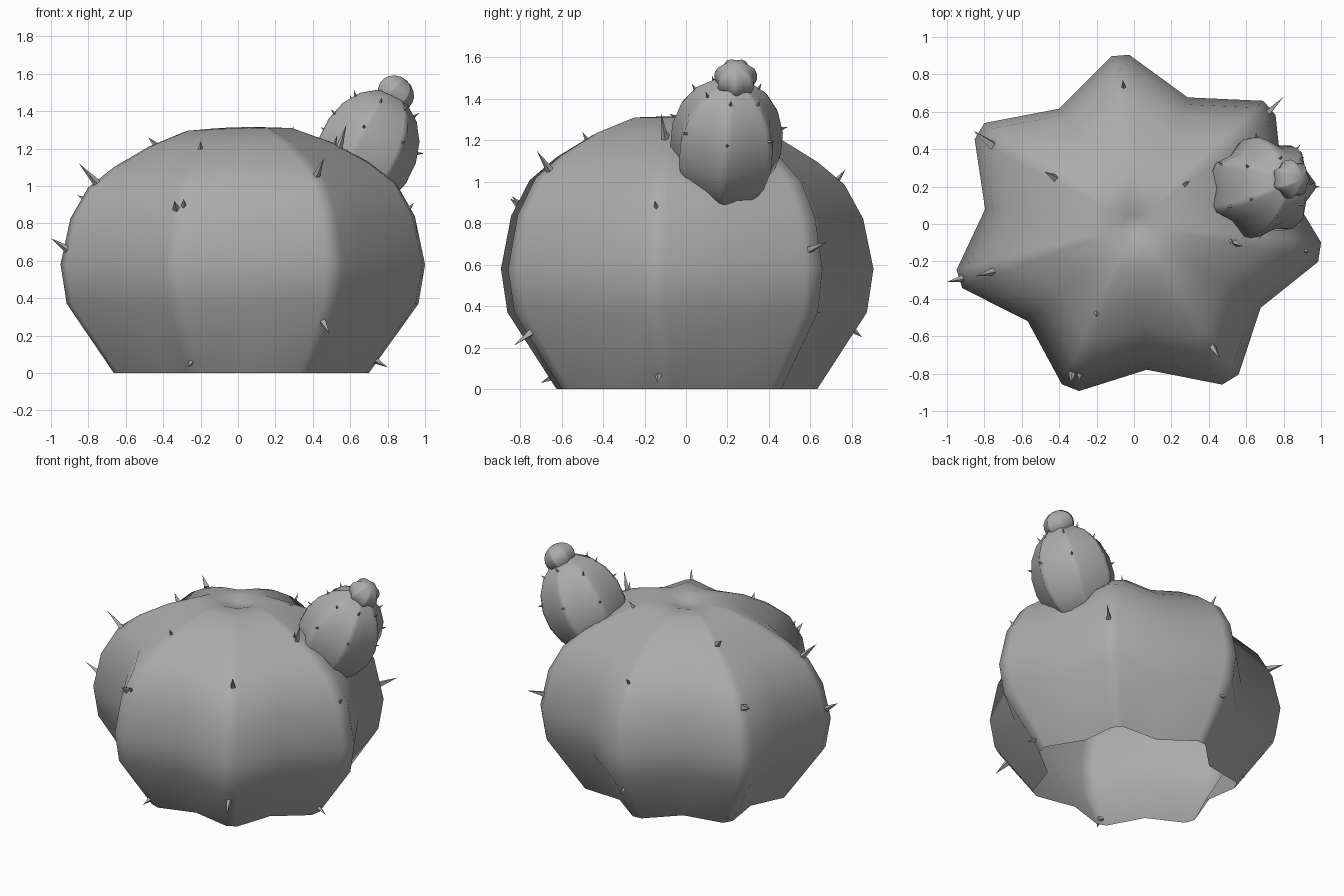
import bpy, bmesh, random
from math import sin, cos, pi, radians
from mathutils import Vector

if "Cube" in bpy.data.objects:
    bpy.data.objects.remove(bpy.data.objects["Cube"])

random.seed(4)
UP = Vector((0, 0, 1))
grey = bpy.data.materials.new("dark_grey")
grey.diffuse_color = (0.41, 0.41, 0.41, 1)
grey.use_nodes = True
grey.node_tree.nodes["Principled BSDF"].inputs["Base Color"].default_value = grey.diffuse_color


def finish(name, bm, smooth=True):
    bmesh.ops.recalc_face_normals(bm, faces=bm.faces)
    me = bpy.data.meshes.new(name)
    bm.to_mesh(me)
    bm.free()
    me.materials.append(grey)
    for p in me.polygons:
        p.use_smooth = smooth
    ob = bpy.data.objects.new(name, me)
    bpy.context.collection.objects.link(ob)
    return ob


def ribbed(name, outline, profile, place):
    """Sweep a polar star outline through (scale, z) rings, rounder near the pole."""
    bm = bmesh.new()
    rings = []
    for s, z in profile:
        k = min(1, s / 0.3)
        pts = [(0, 0)] if s == 0 else outline
        rings.append([])
        for r, t in pts:
            r = s * (r * k + 0.87 * (1 - k))
            p = Vector((r * cos(radians(t)), r * sin(radians(t)), z))
            rings[-1].append(bm.verts.new(place(p)))
    n = len(outline)
    for a, b in zip(rings, rings[1:]):
        for i in range(n):
            j = (i + 1) % n
            f = [a[i % len(a)], a[j % len(a)], b[j % len(b)], b[i % len(b)]]
            bm.faces.new(list(dict.fromkeys(f)))
    return finish(name, bm)


def add_spine(bm, base, tip, r):
    """Four-sided thorn sunk a little into the flesh."""
    base, tip = Vector(base), Vector(tip)
    d = tip - base
    base = base - d * 0.15
    q = UP.rotation_difference(d.normalized())
    ring = [bm.verts.new(base + q @ Vector((r * cos(a), r * sin(a), 0)))
            for a in (0, pi / 2, pi, 3 * pi / 2)]
    top = bm.verts.new(tip)
    bm.faces.new(ring[::-1])
    for i in range(4):
        bm.faces.new((ring[i], ring[(i + 1) % 4], top))


# body: seven lobes with blunt ridges, open underneath, dimpled on top
lobes = [  # ridge angle, ridge radius, valley angle, valley radius
    (-8.6, 1.005, 17, 0.83), (40.6, 0.955, 67, 0.735), (94.6, 0.905, 123, 0.735),
    (149, 0.965, 174.3, 0.80), (197.5, 0.98, 222.4, 0.77),
    (248.8, 0.94, 275, 0.782), (301.8, 0.98, 326.5, 0.812)]
body_outline = []
for a, r, v, rv in lobes:
    body_outline += [(r, a - 3), (r, a + 3), (rv, v)]
body_profile = [(0.70, 0), (0.965, 0.37), (1, 0.58), (0.945, 0.83), (0.845, 1.0),
                (0.70, 1.11), (0.50, 1.22), (0.29, 1.30), (0.14, 1.31),
                (0.06, 1.285), (0, 1.275)]


def lean(p):
    k = max(0, p.z - 0.6) * 0.04
    return Vector((p.x, p.y, p.z + k * (p.x - p.y)))


ribbed("body", body_outline, body_profile, lean)

# offshoots: tilted ribbed bulbs
bulb_outline = []
for i in range(7):
    a = i * 360 / 7
    bulb_outline += [(1, a - 4), (1, a + 4), (0.84, a + 25.7)]


def bulb(name, centre, axis, r, h):
    q = UP.rotation_difference(Vector(axis).normalized())
    c = Vector(centre)
    n = 9
    prof = [(0 if k in (0, n) else sin(pi * k / n), -h * cos(pi * k / n))
            for k in range(n + 1)]
    ribbed(name, bulb_outline, prof, lambda p: c + q @ Vector((p.x * r, p.y * r, p.z)))
    return c, q


c, q = bulb("offshoot", (0.682, 0.195, 1.187), (0.43, 0.08, 0.87), 0.275, 0.34)
bulb("small_bud", (0.842, 0.24, 1.497), (0.65, 0.03, 0.75), 0.106, 0.09)

# body spines: base and tip
spines = [
    ((-.74, -.25, 1.0), (-.85, -.28, 1.12), .028),
    ((-.77, .43, .91), (-.86, .50, .95), .028),
    ((-.91, -.29, .66), (-1.0, -.31, .72), .024),
    ((-.43, .25, 1.21), (-.48, .28, 1.26), .022),
    ((-.20, -.47, 1.19), (-.20, -.50, 1.24), .018),
    ((-.33, -.80, .88), (-.34, -.85, .92), .022),
    ((-.29, -.80, .89), (-.29, -.84, .93), .018),
    ((.41, -.64, 1.03), (.46, -.72, 1.15), .028),
    ((.45, -.74, .28), (.49, -.83, .21), .026),
    ((-.25, -.64, .06), (-.27, -.70, .03), .022),
    ((.73, -.13, .07), (.80, -.14, .03), .022),
    ((.90, -.14, .86), (.94, -.15, .91), .020),
    ((.54, -.10, 1.20), (.58, -.12, 1.33), .022),
    ((.51, -.08, 1.20), (.53, -.11, 1.27), .018),
    ((.71, .59, .67), (.80, .68, .71), .024),
    ((-.05, .70, .97), (-.06, .77, 1.06), .026),
    ((-.07, .80, .29), (-.07, .85, .25), .020),
    ((-.56, .36, .08), (-.62, .40, .05), .020),
    ((.27, .21, 1.27), (.30, .23, 1.32), .016),
]
bm = bmesh.new()
for s in spines:
    add_spine(bm, *s)
finish("body_spines", bm, False)

# offshoot spines: a couple of tiny ones along each rib
bm = bmesh.new()
for i in range(7):
    a = i * 2 * pi / 7
    for t in (40, 80):
        t = radians(t + random.uniform(-12, 12))
        p = Vector((0.27 * sin(t) * cos(a), 0.27 * sin(t) * sin(a), 0.335 * cos(t)))
        d = p.normalized() * 0.035
        base = c + q @ p
        if base.z > 1.0 and base.x > 0.45:
            add_spine(bm, base, c + q @ (p + d), 0.01)
finish("offshoot_spines", bm, False)
